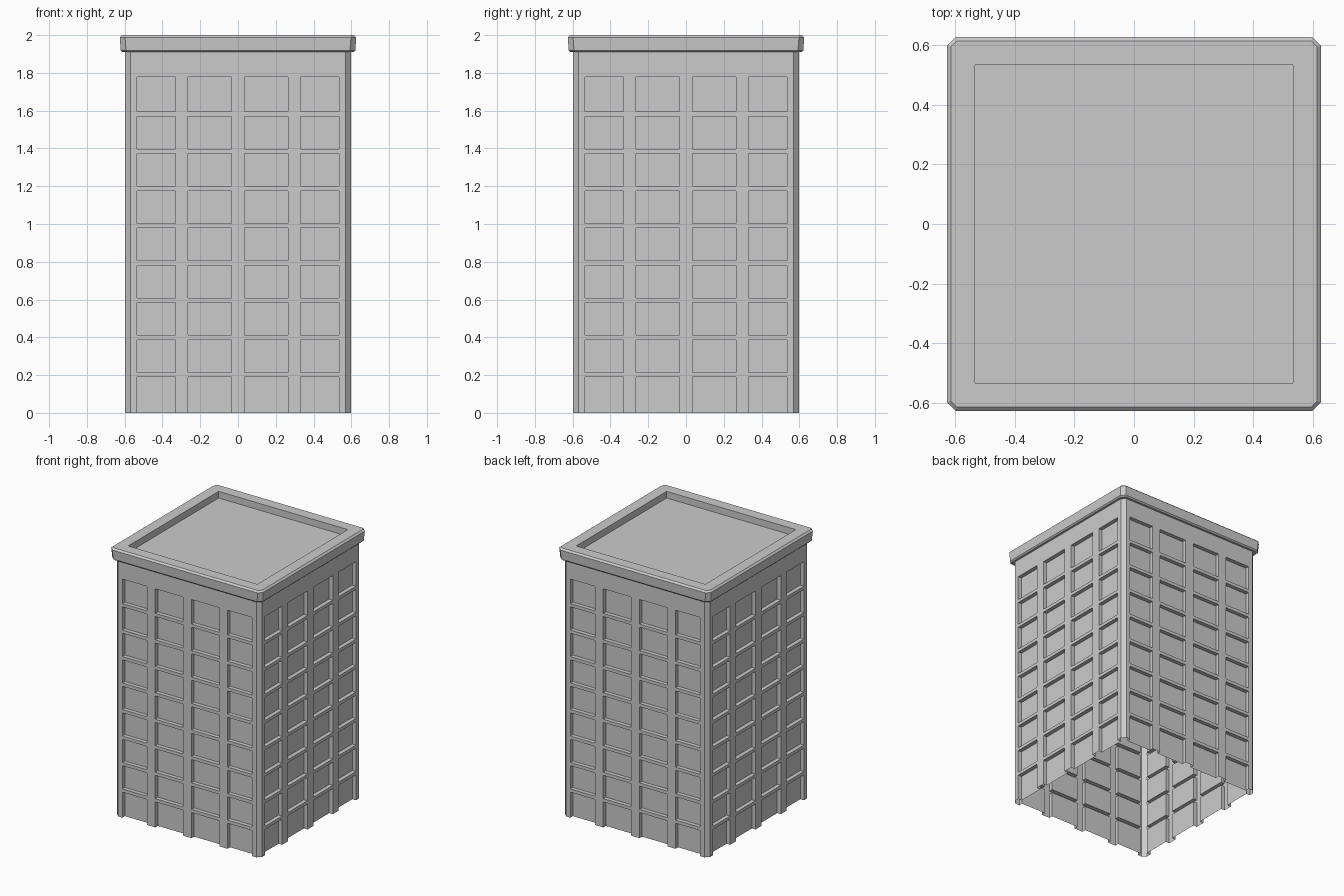
import bpy, bmesh
from math import pi
from mathutils import Matrix

if "Cube" in bpy.data.objects:
    bpy.data.objects.remove(bpy.data.objects["Cube"])

HALF, FLAT, DEPTH = 0.597, 0.57, 0.03
TOP = 1.915


def finish(bm, name):
    bmesh.ops.remove_doubles(bm, verts=bm.verts, dist=1e-4)
    mesh = bpy.data.meshes.new(name)
    bm.to_mesh(mesh)
    bm.free()
    obj = bpy.data.objects.new(name, mesh)
    bpy.context.collection.objects.link(obj)
    return obj


# Facade: one open-bottomed sheet, window bays pressed inwards, repeated on four sides
xs = [-FLAT, -0.535, -0.332, -0.264, -0.035, 0.035, 0.264, 0.332, 0.535, FLAT]
tops = [0.19 + 0.1972 * i for i in range(8)] + [1.777]
zs = [0.0]
for t in tops[:-1]:
    zs += [t, t + 0.024]
zs += [tops[-1], TOP]

bm = bmesh.new()
for side in range(4):
    rot = Matrix.Rotation(side * pi / 2, 3, 'Z')

    def quad(*pts):
        bm.faces.new([bm.verts.new(rot @ Matrix.Translation(p).translation) for p in pts])

    y, yi = -HALF, -HALF + DEPTH
    for i, (a, b) in enumerate(zip(xs, xs[1:])):
        for j, (c, d) in enumerate(zip(zs, zs[1:])):
            if i % 2 and j % 2 == 0:
                quad((a, yi, c), (b, yi, c), (b, yi, d), (a, yi, d))
                quad((a, y, c), (a, yi, c), (a, yi, d), (a, y, d))
                quad((b, yi, c), (b, y, c), (b, y, d), (b, yi, d))
                quad((a, yi, d), (b, yi, d), (b, y, d), (a, y, d))
                if c > 0:
                    quad((a, y, c), (b, y, c), (b, yi, c), (a, yi, c))
            else:
                quad((a, y, c), (b, y, c), (b, y, d), (a, y, d))
    # Chamfered corner strip
    for c, d in zip(zs, zs[1:]):
        quad((FLAT, y, c), (HALF, -FLAT, c), (HALF, -FLAT, d), (FLAT, y, d))
finish(bm, "window_facade")

# Roof cap: stacked chamfered-square rings, ending in a sunken roof deck
# each ring: half width, corner chamfer, height
rings = [(0.59, 0.027, 1.91), (0.612, 0.028, 1.91), (0.621, 0.028, 1.919),
         (0.626, 0.028, 1.988), (0.613, 0.02, 2.0),
         (0.532, 0.0005, 2.0), (0.532, 0.0005, 1.95)]
bm = bmesh.new()
loops = []
for w, c, z in rings:
    k = w - c
    pts = [(k, -w), (w, -k), (w, k), (k, w), (-k, w), (-w, k), (-w, -k), (-k, -w)]
    loops.append([bm.verts.new((px, py, z)) for px, py in pts])
for lo, hi in zip(loops, loops[1:]):
    for i in range(8):
        n = (i + 1) % 8
        bm.faces.new((lo[i], lo[n], hi[n], hi[i]))
bm.faces.new(loops[-1])
finish(bm, "roof_cap")
